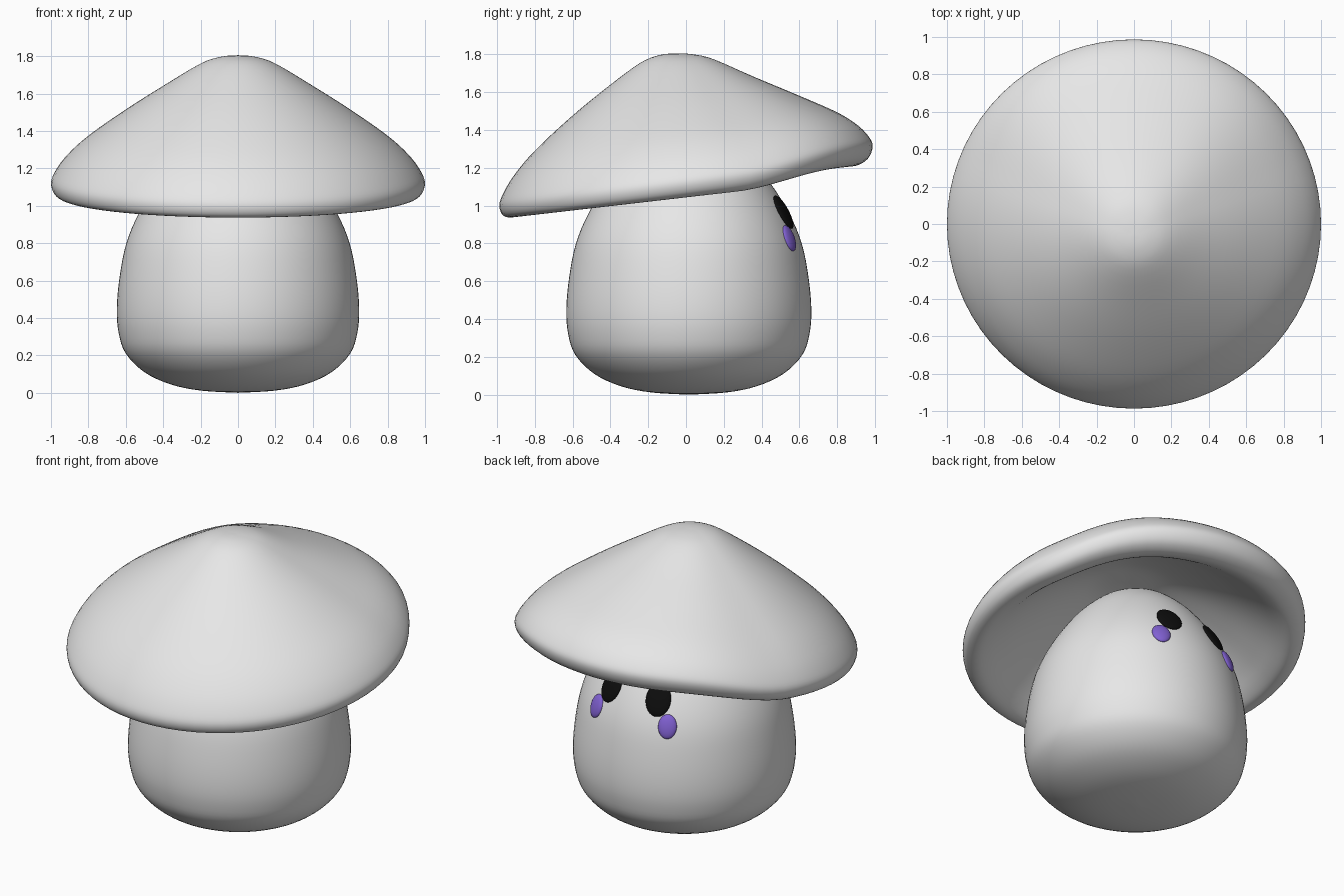
import bpy, bmesh, math
from mathutils import Vector

if "Cube" in bpy.data.objects:
    bpy.data.objects.remove(bpy.data.objects["Cube"])


def material(name, rgb):
    m = bpy.data.materials.new(name)
    m.diffuse_color = (*rgb, 1)
    m.use_nodes = True
    m.node_tree.nodes["Principled BSDF"].inputs["Base Color"].default_value = m.diffuse_color
    return m


GREY = material("pale grey", (0.8, 0.8, 0.8))
BLACK = material("black", (0.004, 0.004, 0.004))
PURPLE = material("purple", (0.22, 0.12, 0.65))


def smooth_profile(points, steps=4):
    """Run a Catmull-Rom curve through (radius, height) points."""
    p = [Vector(q) for q in points]
    p = [p[0]] + p + [p[-1]]
    out = []
    for a, b, c, d in zip(p, p[1:], p[2:], p[3:]):
        for i in range(steps):
            t = i / steps
            out.append(0.5 * (2 * b + (c - a) * t + (2 * a - 5 * b + 4 * c - d) * t * t
                              + (3 * b - a - 3 * c + d) * t ** 3))
    return out + [p[-1]]


def finish(bm, name, mat):
    bmesh.ops.recalc_face_normals(bm, faces=bm.faces)
    for f in bm.faces:
        f.smooth = True
    mesh = bpy.data.meshes.new(name)
    bm.to_mesh(mesh)
    bm.free()
    mesh.materials.append(mat)
    ob = bpy.data.objects.new(name, mesh)
    bpy.context.collection.objects.link(ob)
    return ob


def lathe(name, points, mat, warp, segments=72):
    """Spin a profile that starts and ends on the axis, moving each point by warp."""
    prof = smooth_profile(points)
    bm = bmesh.new()
    rings = []
    for r, z in prof[1:-1]:
        rings.append([bm.verts.new(warp(max(r, 0.002), 2 * math.pi * i / segments, z))
                      for i in range(segments)])
    for ra, rb in zip(rings, rings[1:]):
        for i in range(segments):
            j = (i + 1) % segments
            bm.faces.new((ra[i], ra[j], rb[j], rb[i]))
    for ring, (r, z) in ((rings[0], prof[0]), (rings[-1], prof[-1])):
        pole = bm.verts.new(warp(0.0, 0.0, z))
        for i in range(segments):
            bm.faces.new((ring[i], ring[(i + 1) % segments], pole))
    return finish(bm, name, mat)


# Plump stem, rounded at the top inside the cap
STEM = [(0, 0), (0.2, 0.012), (0.36, 0.045), (0.5, 0.11), (0.6, 0.21), (0.638, 0.32),
        (0.648, 0.45), (0.633, 0.62), (0.597, 0.8), (0.53, 0.96), (0.43, 1.12),
        (0.32, 1.25), (0.18, 1.355), (0, 1.4)]
STEM_Y = 0.015
lathe("stem", STEM, GREY,
      lambda r, a, z: (r * math.cos(a), r * math.sin(a) + STEM_Y, z))


# Hollow cap, tilted down at -y and with the brim lifted over the face at +y
def cap_warp(r, a, z):
    s = math.sin(a)
    t = min(max((s - 0.3) / 0.6, 0), 1)
    lift = (0.12 * s + 0.075 * t * t * (3 - 2 * t)) * r ** 1.7
    shift = -0.06 * max(0, 1 - r)
    return (r * math.cos(a), r * s * 0.987 + shift, z + lift)


CAP = [(0, 1.805), (0.09, 1.797), (0.2, 1.76), (0.4, 1.64), (0.6, 1.512), (0.8, 1.37),
       (0.91, 1.27), (0.975, 1.185), (1.0, 1.12), (0.975, 1.06), (0.91, 1.043),
       (0.84, 1.075), (0.75, 1.15), (0.6, 1.27), (0.4, 1.4), (0.2, 1.49), (0, 1.51)]
lathe("cap", CAP, GREY, cap_warp)


# Oval eyes and cheeks lying flat on the stem
def stem_radius(z):
    for (r0, z0), (r1, z1) in zip(STEM, STEM[1:]):
        if z0 <= z <= z1:
            return r0 + (r1 - r0) * (z - z0) / (z1 - z0)


def face_oval(name, x, z, half_width, half_height, half_depth, mat):
    r = stem_radius(z)
    y = math.sqrt(r * r - x * x)
    slope = (stem_radius(z + 0.06) - stem_radius(z - 0.06)) / 0.12
    normal = Vector((x / r, y / r, -slope)).normalized()
    bm = bmesh.new()
    bmesh.ops.create_uvsphere(bm, u_segments=32, v_segments=16, radius=1)
    bmesh.ops.scale(bm, vec=(half_width, half_height, half_depth), verts=bm.verts)
    ob = finish(bm, name, mat)
    ob.location = (x, y + STEM_Y, z)
    ob.rotation_euler = normal.to_track_quat('Z', 'Y').to_euler()


for side, s in (("left", -1), ("right", 1)):
    face_oval(side + "_eye", s * 0.165, 0.965, 0.076, 0.099, 0.02, BLACK)
    face_oval(side + "_cheek", s * 0.25, 0.827, 0.055, 0.072, 0.022, PURPLE)
